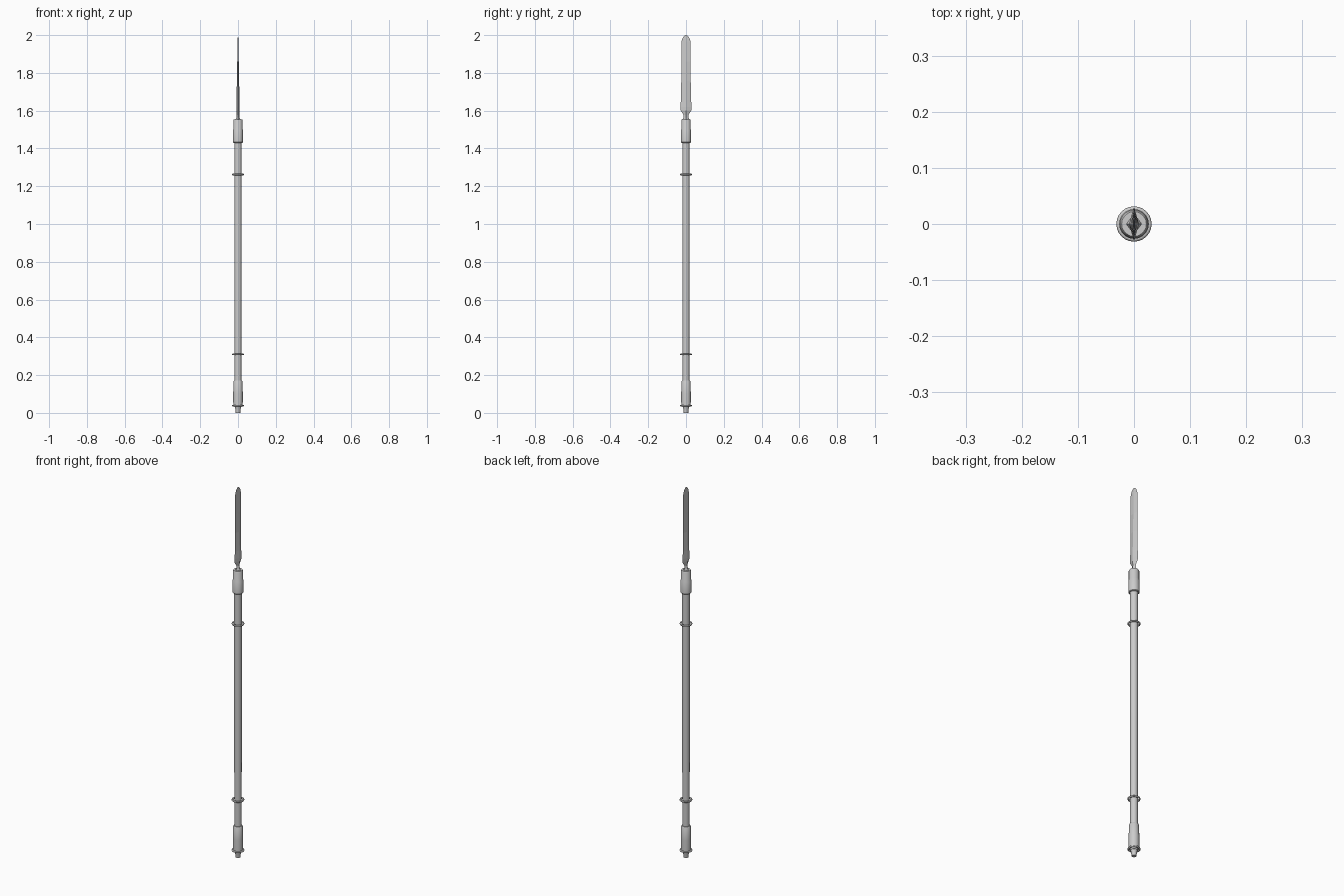
import bpy, bmesh, math

if "Cube" in bpy.data.objects:
    bpy.data.objects.remove(bpy.data.objects["Cube"])


def loft(name, rings, sides):
    """Skin elliptical rings given as (z, half_x, half_y), capped at both ends."""
    bm = bmesh.new()
    loops = []
    for z, rx, ry in rings:
        loops.append([bm.verts.new((rx * math.cos(2 * math.pi * i / sides),
                                    ry * math.sin(2 * math.pi * i / sides), z))
                      for i in range(sides)])
    for a, b in zip(loops, loops[1:]):
        for i in range(sides):
            j = (i + 1) % sides
            bm.faces.new((a[i], a[j], b[j], b[i]))
    bm.faces.new(loops[0][::-1])
    bm.faces.new(loops[-1])
    bmesh.ops.recalc_face_normals(bm, faces=bm.faces)
    mesh = bpy.data.meshes.new(name)
    bm.to_mesh(mesh)
    bm.free()
    obj = bpy.data.objects.new(name, mesh)
    bpy.context.collection.objects.link(obj)
    return obj


def turned(name, profile, sides=20):
    """Round part from (z, radius) pairs, smooth around its sides."""
    obj = loft(name, [(z, r, r) for z, r in profile], sides)
    bpy.context.view_layer.objects.active = obj
    obj.select_set(True)
    bpy.ops.object.shade_smooth_by_angle(angle=math.radians(35))
    obj.select_set(False)
    return obj


# Wooden pole
turned("shaft", [(0.03, 0.018), (0.6, 0.0185), (1.0, 0.0195), (1.5, 0.019)])

# Socket holding the blade
turned("blade_socket", [(1.43, 0.024), (1.433, 0.0265), (1.497, 0.0265), (1.50, 0.025),
                        (1.547, 0.025), (1.553, 0.022)])

# Lower grip sleeve and tapered foot
turned("lower_sleeve", [(0.038, 0.025), (0.10, 0.0255), (0.168, 0.0235), (0.172, 0.021)])
turned("foot", [(0.0, 0.012), (0.022, 0.014), (0.038, 0.019)])

# Thin ring bands
for name, z in (("foot_ring", 0.038), ("lower_ring", 0.31), ("upper_ring", 1.262)):
    bpy.ops.mesh.primitive_torus_add(major_radius=0.027, minor_radius=0.0045,
                                     major_segments=24, minor_segments=8,
                                     location=(0, 0, z))
    bpy.context.object.name = name
    bpy.ops.object.shade_smooth_by_angle(angle=math.radians(60))

# Blade with a diamond cross-section, flat faces
loft("blade", [(1.548, 0.016, 0.021), (1.563, 0.009, 0.013), (1.578, 0.007, 0.013),
               (1.60, 0.009, 0.028), (1.62, 0.009, 0.030), (1.66, 0.008, 0.0265),
               (1.76, 0.006, 0.025), (1.86, 0.004, 0.0245), (1.965, 0.002, 0.0245),
               (1.985, 0.0014, 0.018), (1.995, 0.001, 0.010), (2.0, 0.0005, 0.003)], 4)
